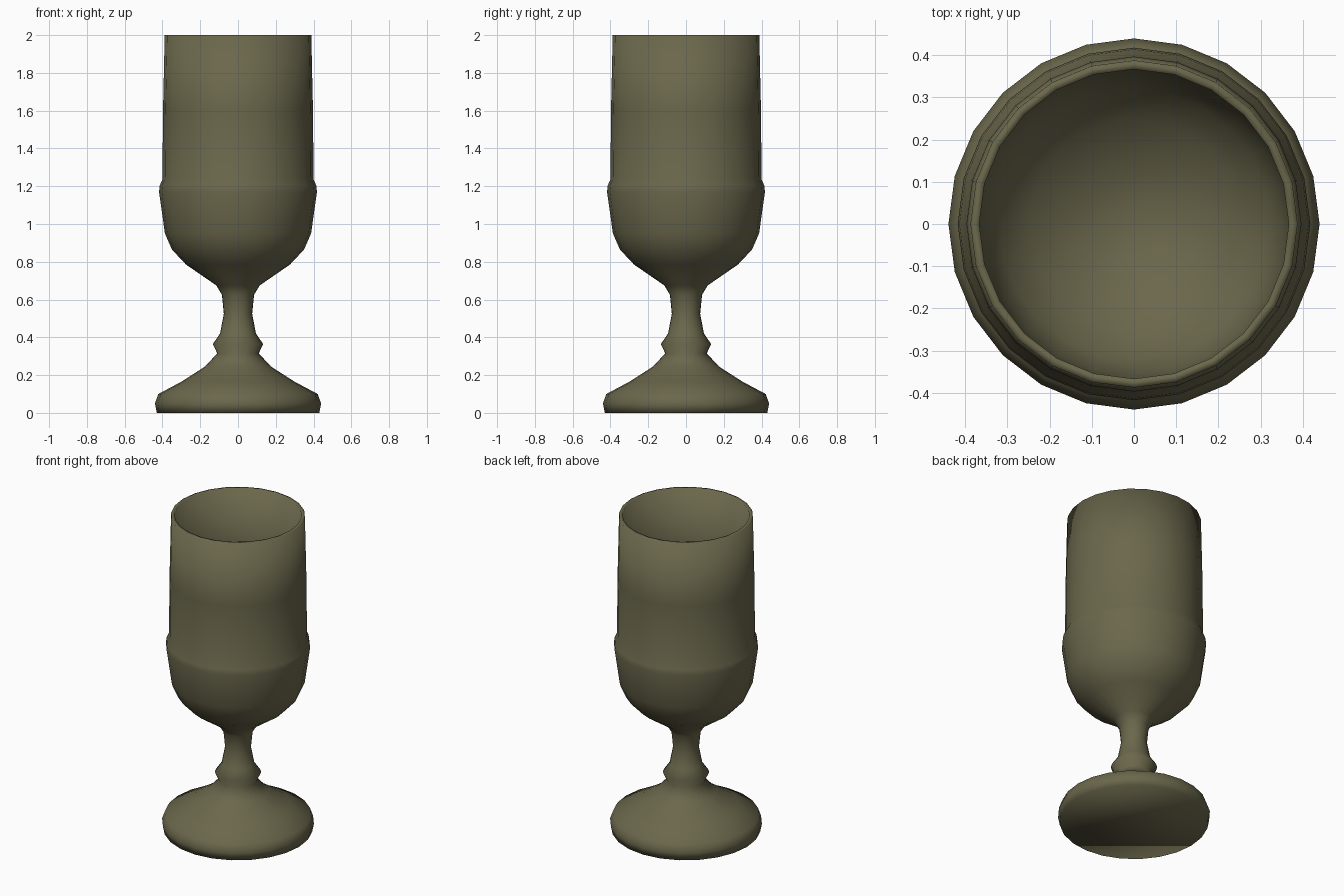
import bpy, bmesh, math

if "Cube" in bpy.data.objects:
    bpy.data.objects.remove(bpy.data.objects["Cube"])

SIDES = 24

# colour
olive = bpy.data.materials.new("olive_brown")
olive.diffuse_color = (0.147, 0.136, 0.072, 1)
olive.use_nodes = True
olive.node_tree.nodes["Principled BSDF"].inputs["Base Color"].default_value = olive.diffuse_color

# radius, height: foot, knop, stem, bowl, rim, then down the inside
profile = [
    (0.43, 0.0), (0.44, 0.05), (0.422, 0.10), (0.30, 0.165), (0.175, 0.245),
    (0.11, 0.315), (0.133, 0.365), (0.095, 0.42), (0.075, 0.525),
    (0.085, 0.625), (0.115, 0.675), (0.275, 0.785), (0.35, 0.865),
    (0.387, 0.95), (0.418, 1.17), (0.414, 1.205), (0.40, 1.235),
    (0.397, 1.60), (0.388, 2.0),
    (0.367, 2.0), (0.37, 1.6), (0.37, 1.2), (0.355, 0.97), (0.32, 0.89),
    (0.25, 0.815), (0.12, 0.735),
]

bm = bmesh.new()
rings = []
for r, z in profile:
    rings.append([bm.verts.new((r * math.cos(2 * math.pi * i / SIDES),
                                r * math.sin(2 * math.pi * i / SIDES), z))
                  for i in range(SIDES)])
for a, b in zip(rings, rings[1:]):
    for i in range(SIDES):
        j = (i + 1) % SIDES
        bm.faces.new((a[i], a[j], b[j], b[i]))

# underside of the foot and bottom of the bowl
bm.faces.new(rings[0][::-1])
centre = bm.verts.new((0, 0, 0.715))
for i in range(SIDES):
    bm.faces.new((rings[-1][i], rings[-1][(i + 1) % SIDES], centre))
for f in bm.faces:
    f.smooth = True

mesh = bpy.data.meshes.new("goblet")
bm.to_mesh(mesh)
bm.free()
mesh.materials.append(olive)
goblet = bpy.data.objects.new("goblet", mesh)
bpy.context.collection.objects.link(goblet)
